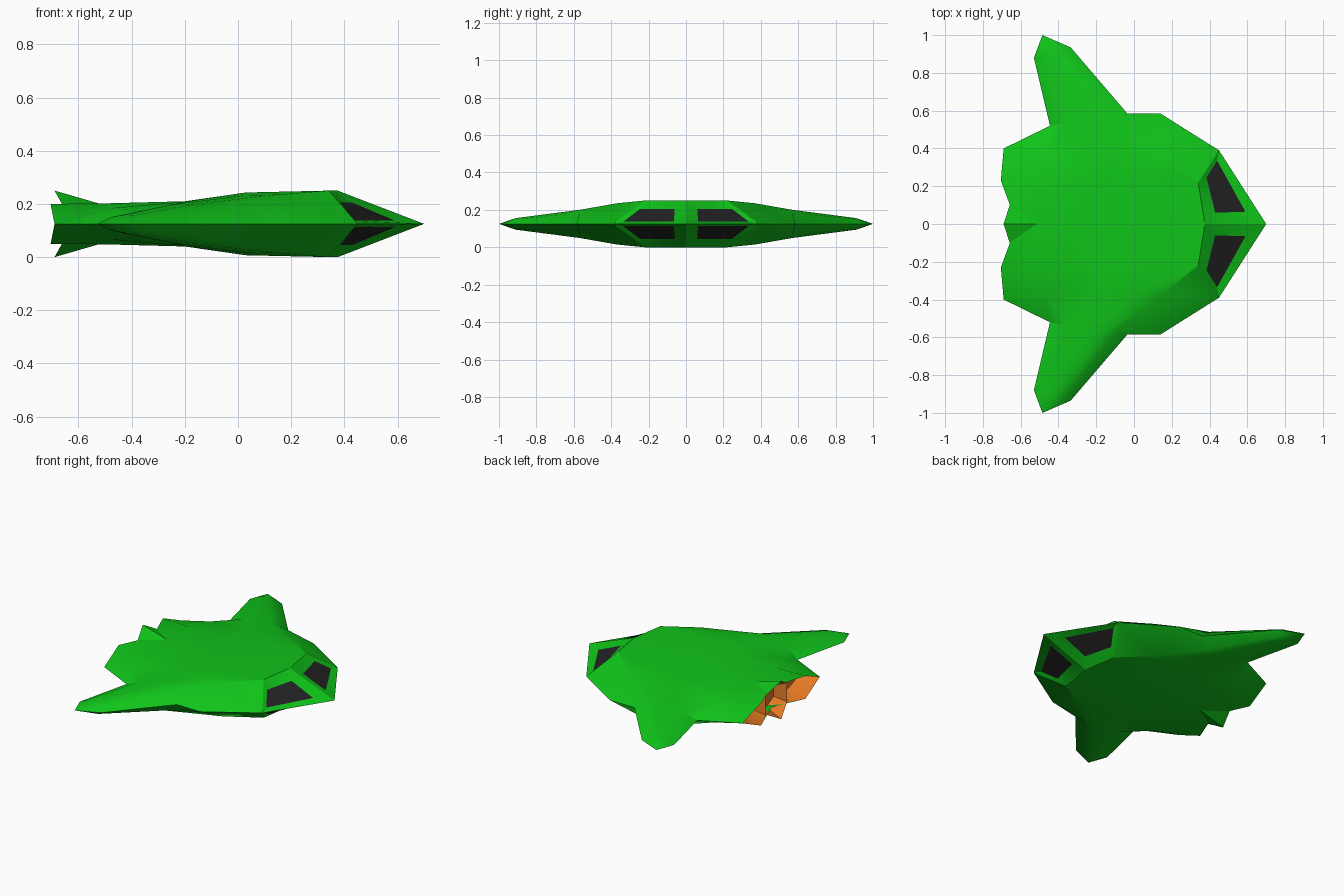
import bpy, bmesh

if "Cube" in bpy.data.objects:
    bpy.data.objects.remove(bpy.data.objects["Cube"])

MID = 0.125  # the craft is mirrored about this height


def material(name, rgb):
    m = bpy.data.materials.new(name)
    m.diffuse_color = (*rgb, 1)
    m.use_nodes = True
    m.node_tree.nodes["Principled BSDF"].inputs["Base Color"].default_value = m.diffuse_color
    return m


GREEN = material("green", (0.005, 0.55, 0.01))
DARK = material("dark_glass", (0.017, 0.017, 0.019))
ORANGE = material("orange", (0.8, 0.2, 0.02))


def loft(name, rows, mat, skip=(), extra=(), angle=0.5):
    """Skin rows of points, then mirror across y = 0 and z = MID."""
    bm = bmesh.new()

    def vert(p):
        return bm.verts.new((p[0], p[1], p[2] - MID))
    grid = [[vert(p) for p in row] for row in rows]
    for r in range(len(grid) - 1):
        for i in range(len(grid[r]) - 1):
            if (r, i) not in skip:
                bm.faces.new((grid[r][i], grid[r + 1][i],
                              grid[r + 1][i + 1], grid[r][i + 1]))
    for quad in extra:
        bm.faces.new([vert(p) for p in quad])
    bmesh.ops.remove_doubles(bm, verts=bm.verts, dist=1e-4)
    me = bpy.data.meshes.new(name)
    bm.to_mesh(me)
    bm.free()
    ob = bpy.data.objects.new(name, me)
    ob.location.z = MID
    me.materials.append(mat)
    bpy.context.collection.objects.link(ob)
    bpy.ops.object.select_all(action='DESELECT')
    bpy.context.view_layer.objects.active = ob
    ob.select_set(True)
    mod = ob.modifiers.new("mirror", 'MIRROR')
    mod.use_axis = (False, True, True)
    bpy.ops.object.modifier_apply(modifier=mod.name)
    bpy.ops.object.shade_smooth_by_angle(angle=angle)
    return ob


# Hull and wing: sections from the centre line out to the wing tip, front to back
tip = (-0.485, 1.0, MID)
hull = [
    [(.70, 0, .125), (.375, 0, .25), (.03, 0, .243), (-.2, 0, .21), (-.5, 0, .2), (-.62, 0, .19)],
    [(.45, .39, .125), (.34, .22, .25), (.03, .22, .243), (-.2, .22, .21), (-.5, .22, .202), (-.705, .23, .2)],
    [(.14, .585, .125), (.15, .37, .235), (.02, .37, .232), (-.2, .38, .208), (-.47, .38, .185), (-.69, .40, .125)],
    [(-.035, .585, .125), (-.10, .57, .185), (-.16, .57, .2), (-.25, .56, .197), (-.35, .54, .17), (-.445, .52, .125)],
    [(-.335, .935, .125), (-.37, .92, .148), (-.40, .91, .156), (-.44, .90, .157), (-.48, .89, .15), (-.53, .88, .125)],
    [tip] * 6,
]

# Window panes set into the nose facets, with a frame ring around each
pane = [(.59, .065, .137), (.44, .335, .137), (.384, .246, .205), (.43, .06, .205)]
corner = [hull[0][0], hull[1][0], hull[1][1], hull[0][1]]
frame = [(corner[i], corner[(i + 1) % 4], pane[(i + 1) % 4], pane[i]) for i in range(4)]


# Collapsed tip quads are degenerate, so the tip row is fanned by merging points
loft("hull", hull, GREEN, skip={(0, 0)}, extra=frame)
loft("cockpit_windows", [], DARK, extra=[pane])

# Central exhaust nozzle, flaring out of the tail
nozzle = [
    [(-.50, 0, .195), (-.69, 0, .25)],
    [(-.52, .12, .18), (-.655, .11, .187)],
    [(-.52, .12, MID), (-.655, .11, MID)],
]
loft("centre_nozzle", nozzle, GREEN)

# Glowing recesses: rim, inner loop, centre
core = (-.58, 0, MID)
loft("centre_glow", [
    [(-.69, 0, .25), (-.58, 0, .2), core],
    [(-.655, .11, .187), (-.58, .08, .16), core],
    [(-.655, .11, MID), (-.58, .08, MID), core],
], ORANGE)
core = (-.58, .23, MID)
loft("side_glow", [
    [(-.655, .11, MID), (-.58, .14, MID), core],
    [(-.655, .11, .192), (-.58, .14, .16), core],
    [(-.705, .23, .2), (-.58, .23, .165), core],
    [(-.69, .40, MID), (-.58, .33, MID), core],
], ORANGE)
